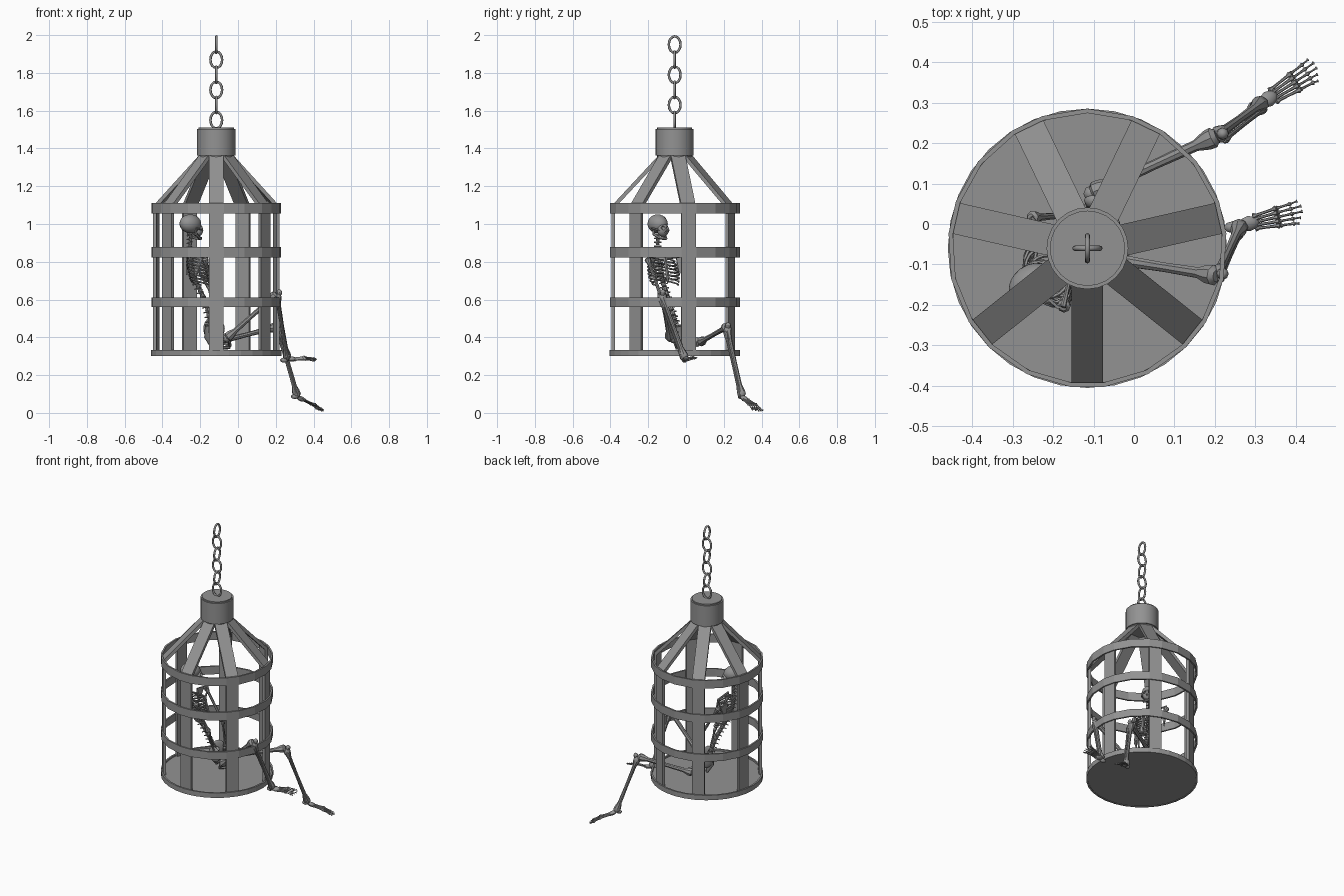
import bpy, bmesh, math
from mathutils import Vector as V, Matrix

if "Cube" in bpy.data.objects:
    bpy.data.objects.remove(bpy.data.objects["Cube"])

CX, CY = -0.115, -0.06
N = 7
ANG = [math.radians(-90 + 360 / N * k) for k in range(N)]
iron = bpy.data.materials.new("dark_grey")
iron.diffuse_color = (.29, .29, .29, 1)
iron.use_nodes = True
iron.node_tree.nodes["Principled BSDF"].inputs["Base Color"].default_value = iron.diffuse_color


def finish(bm, name, smooth=None):
    bmesh.ops.recalc_face_normals(bm, faces=bm.faces)
    me = bpy.data.meshes.new(name)
    bm.to_mesh(me)
    bm.free()
    me.materials.append(iron)
    ob = bpy.data.objects.new(name, me)
    bpy.context.collection.objects.link(ob)
    if smooth:
        bpy.ops.object.select_all(action='DESELECT')
        ob.select_set(True)
        bpy.context.view_layer.objects.active = ob
        bpy.ops.object.shade_smooth_by_angle(angle=math.radians(smooth))
    return ob


def tube(bm, pts, radii, sides=6, closed=False, ref=V((0.31, 0.2, 0.93))):
    """Sweep a polygon along points with one radius per point."""
    pts = [V(p) for p in pts]
    n = len(pts)
    if not isinstance(radii, (list, tuple)):
        radii = [radii] * n
    rings = []
    for i, p in enumerate(pts):
        a = pts[(i - 1) % n] if closed else pts[max(i - 1, 0)]
        b = pts[(i + 1) % n] if closed else pts[min(i + 1, n - 1)]
        t = (b - a).normalized()
        u = t.cross(ref).normalized()
        w = t.cross(u)
        rings.append([bm.verts.new(p + radii[i] * (u * math.cos(s) + w * math.sin(s)))
                      for s in (2 * math.pi * j / sides for j in range(sides))])
    for i in range(n if closed else n - 1):
        r, q = rings[i], rings[(i + 1) % n]
        for j in range(sides):
            bm.faces.new((r[j], r[(j + 1) % sides], q[(j + 1) % sides], q[j]))
    if not closed:
        bm.faces.new(rings[0])
        bm.faces.new(rings[-1])


def bone(bm, a, b, r, knob=2.0, sides=8):
    """Long bone: slim shaft with swollen ends."""
    a, b = V(a), V(b)
    prof = [(0, .6), (.03, 1), (.08, .95), (.17, .55), (.5, .47), (.83, .55), (.92, .95), (.97, 1), (1, .6)]
    tube(bm, [a.lerp(b, t) for t, _ in prof], [r * knob * k for _, k in prof], sides)


def blob(bm, c, size, rot=Matrix.Identity(4), seg=12, rings=8):
    m = Matrix.Translation(V(c)) @ rot @ Matrix.Diagonal((*size, 1))
    bmesh.ops.create_uvsphere(bm, u_segments=seg, v_segments=rings, radius=1, matrix=m)


def frame(fwd, left):
    fwd = V(fwd).normalized()
    up = fwd.cross(V(left)).normalized()
    left = up.cross(fwd)
    return Matrix((fwd, left, up)).transposed()


# ---------- cage ----------
bm = bmesh.new()
bmesh.ops.create_cone(bm, cap_ends=True, segments=32, radius1=.338, radius2=.338, depth=.02,
                      matrix=Matrix.Translation((CX, CY, .312)))
finish(bm, "cage_floor")

bm = bmesh.new()
bmesh.ops.create_cone(bm, cap_ends=True, segments=24, radius1=.101, radius2=.101, depth=.155,
                      matrix=Matrix.Translation((CX, CY, 1.4325)))
rim = [e for e in bm.edges if abs(e.verts[0].co.z - e.verts[1].co.z) < .001]
bmesh.ops.bevel(bm, geom=rim, offset=.008, segments=2, affect='EDGES')
finish(bm, "cage_cap", 40)

# seven upright bars that fold in to the cap
bm = bmesh.new()
prof = [(.335, .305), (.335, 1.095), (.065, 1.385), (.055, 1.365), (.317, 1.085), (.317, .305)]
for a in ANG:
    d, s = V((math.cos(a), math.sin(a), 0)), V((-math.sin(a), math.cos(a), 0))
    sides = [[bm.verts.new(V((CX, CY, z)) + d * r + s * w) for r, z in prof] for w in (-.039, .039)]
    for i in range(6):
        j = (i + 1) % 6
        bm.faces.new((sides[0][i], sides[0][j], sides[1][j], sides[1][i]))
    for sd in sides:
        bm.faces.new((sd[0], sd[1], sd[4], sd[5]))
        bm.faces.new((sd[1], sd[2], sd[3], sd[4]))
finish(bm, "cage_bars")

# hoops: flat across each bar, one bend in each gap; the bottom one is round
HOOP = [a + h for a in ANG for h in (-.118, .118, math.pi / N)]
ROUND = [2 * math.pi * i / 32 for i in range(32)]
for name, z0, z1, angles in (("bottom_hoop", .30, .333, ROUND), ("lower_hoop", .56, .61, HOOP),
                             ("middle_hoop", .823, .877, HOOP), ("top_hoop", 1.055, 1.11, HOOP)):
    bm = bmesh.new()
    cols = [[bm.verts.new((CX + r * math.cos(a), CY + r * math.sin(a), z))
             for r, z in ((.345, z0), (.345, z1), (.334, z1), (.334, z0))] for a in angles]
    for i, c in enumerate(cols):
        q = cols[(i + 1) % len(cols)]
        for j in range(4):
            k = (j + 1) % 4
            bm.faces.new((c[j], c[k], q[k], q[j]))
    finish(bm, name)

# ---------- chain ----------
bm = bmesh.new()
for k in range(6):
    pts = []
    for i in range(16):
        t = 2 * math.pi * i / 16
        h, v = .031 * math.cos(t), .0435 * math.sin(t)
        pts.append((CX + (h if k % 2 == 0 else 0), CY + (h if k % 2 else 0), 1.55 + .08 * k + v))
    tube(bm, pts, .0065, 8, True, V((0, 1, 0)) if k % 2 == 0 else V((1, 0, 0)))
finish(bm, "chain", 50)

# ---------- skeleton ----------
F = V((.92, .39, 0)).normalized()      # chest direction
L = V((-.39, .92, 0)).normalized()     # its left side
SP = [V(p) for p in ((-.25, -.148, .945), (-.253, -.15, .88), (-.252, -.14, .80), (-.235, -.13, .72),
                     (-.20, -.11, .65), (-.165, -.085, .57), (-.145, -.06, .49), (-.14, -.04, .42))]


def spine(t):
    t = min(max(t, 0), .9999) * (len(SP) - 1)
    return SP[int(t)].lerp(SP[int(t) + 1], t - int(t))


# spine: chunky vertebrae with a rear spur each
bm = bmesh.new()
for i in range(22):
    a, b = spine(i / 22), spine((i + .75) / 22)
    r = .010 + .008 * i / 22
    tube(bm, [a, a.lerp(b, .5), b], [r, r * .75, r], 8)
    tube(bm, [a, a - F * (r + .012) - V((0, 0, .008))], [.005, .003], 4)
    tube(bm, [a - L * (r + .010), a + L * (r + .010)], .004, 4)
finish(bm, "spine", 40)

# ribs and breastbone
bm = bmesh.new()
for i in range(9):
    c = spine(.2 + i * .032)
    wid = (.052, .07, .08, .084, .086, .086, .084, .08, .072)[i]
    end = math.pi * (.93 if i < 7 else .65)
    for sgn in (-1, 1):
        pts = []
        for j in range(11):
            t = end * j / 10
            pts.append(c + F * (.052 * (1 - math.cos(t)) - .01) + L * sgn * wid * math.sin(t)
                       - V((0, 0, .035 * math.sin(t / 2))))
        tube(bm, pts, .0048, 5)
top, low = spine(.2) + F * .09 - V((0, 0, .03)), spine(.38) + F * .094 - V((0, 0, .03))
tube(bm, [top, top.lerp(low, .25), low, low - V((0, 0, .03))], [.012, .009, .010, .003], 6)
finish(bm, "rib_cage", 50)

# shoulders and arms
LS, RS = V((-.255, .015, .83)), V((-.175, -.205, .82))
for side, S, E, W, tip in (("left", LS, V((-.13, .025, .62)), V((-.11, .02, .46)), V((-.10, .01, .37))),
                           ("right", RS, V((-.13, -.13, .61)), V((-.115, -.08, .45)), V((-.10, -.055, .365)))):
    bm = bmesh.new()
    bone(bm, S, E, .0085)
    out = (W - E).cross(F).normalized() * .009
    bone(bm, E + out, W + out, .005)
    bone(bm, E - out, W - out, .005)
    tube(bm, [top, top.lerp(S, .5) + F * .01, S + V((0, 0, .012))], [.007, .005, .007], 6)
    sg = 1 if side == "left" else -1
    # shoulder blade
    pl = [S - F * .01, S - F * .04 - L * sg * .06 + V((0, 0, .01)), S - F * .035 - L * sg * .04 - V((0, 0, .10))]
    vs = [[bm.verts.new(p + F * o) for p in pl] for o in (-.004, .004)]
    bm.faces.new(vs[0])
    bm.faces.new(vs[1])
    for i in range(3):
        j = (i + 1) % 3
        bm.faces.new((vs[0][i], vs[0][j], vs[1][j], vs[1][i]))
    # hand
    blob(bm, W.lerp(tip, .12), (.013, .016, .011), seg=8, rings=5)
    for f in range(5):
        o = F * (f - 2) * .009
        base, end = W.lerp(tip, .2) + o * .5, W.lerp(tip, 1 - .08 * abs(f - 2)) + o * 1.4
        mid = base.lerp(end, .5)
        bone(bm, base, mid, .0028, sides=5)
        bone(bm, mid, end, .0024, sides=5)
    finish(bm, side + "_arm", 40)

# pelvis: flared wings, sacrum and front arch
LH, RH = V((-.105, .075, .375)), V((-.06, -.085, .395))
bm = bmesh.new()
tube(bm, [V((-.145, -.045, .46)), V((-.155, -.035, .40)), V((-.14, -.025, .35))], [.032, .024, .008], 8)
pub = V((-.045, .005, .355))
for H, sg in ((LH, 1), (RH, -1)):
    rot = frame(F * .8 + L * sg * .45, L).to_4x4()
    blob(bm, V((-.135, -.04, .445)) + L * sg * .052, (.045, .010, .052), rot)
    blob(bm, H - L * sg * .018, (.026, .022, .026), seg=8, rings=6)
    tube(bm, [H - L * sg * .02, H.lerp(pub, .5) + F * .01, pub], [.012, .008, .011], 6)
    seat = V((-.12, -.01, .345)) + L * sg * .04
    tube(bm, [H - L * sg * .02, seat, pub - V((0, 0, .01))], [.014, .012, .008], 6)
finish(bm, "pelvis", 50)

# legs and feet
for side, H, K, A, toe in (("left", LH, V((.205, .218, .455)), V((.315, .298, .085)), V((.455, .388, .008))),
                           ("right", RH, V((.205, -.128, .63)), V((.262, -.004, .285)), V((.42, .032, .283)))):
    bm = bmesh.new()
    bone(bm, H, K, .013)
    blob(bm, H, (.02, .02, .02), seg=8, rings=6)
    blob(bm, K + V((.014, .005, .006)), (.015, .015, .018), seg=8, rings=6)   # kneecap
    s = (A - K).cross(toe - A).normalized()
    bone(bm, K, A, .011)
    bone(bm, K.lerp(A, .06) + s * .019, A + s * .014, .0055)
    d = (toe - A).normalized()
    blob(bm, A - d * .018 - V((0, 0, .006)), (.022, .015, .013), seg=8, rings=6)
    blob(bm, A + d * .022, (.028, .020, .013), frame(d, s).to_4x4(), seg=8, rings=6)
    ln = (toe - A).length
    for f in range(5):
        o = s * (f - 2)
        end = A + d * ln * (1 - .045 * abs(f - 1.5)) + o * .0145
        p = [A + d * .035 + o * .008, A + d * ln * .6 + o * .0115 + V((0, 0, .006)), A + d * ln * .82 + o * .013, end]
        p[3].z = max(p[3].z, .005)
        for i in range(3):
            bone(bm, p[i], p[i + 1], (.005, .004, .003)[i], 1.5, 6)
    finish(bm, side + "_leg", 40)

# skull: cranium, cheeks and jaw, with sockets cut out
R = frame(V((.80, .60, -.08)), (-.6, .8, 0)).to_4x4()
SK = Matrix.Translation((-.243, -.143, .992)) @ R


def at(x, y, z):
    return SK @ V((x, y, z))


bm = bmesh.new()
blob(bm, at(-.012, 0, .008), (.062, .049, .050), R, 20, 14)
skull = finish(bm, "skull", 50)
bm = bmesh.new()
blob(bm, at(.038, 0, -.022), (.028, .034, .034), R, 16, 10)
face = finish(bm, "face", 50)
cut = bmesh.new()
for sg in (-1, 1):
    blob(cut, at(.062, sg * .016, -.008), (.018, .0115, .011), R, 10, 8)
blob(cut, at(.068, 0, -.030), (.014, .006, .009), R, 8, 6)
cutter = finish(cut, "socket_cutter")
cutter.hide_render = cutter.hide_viewport = True
for ob in (skull, face):
    md = ob.modifiers.new("sockets", 'BOOLEAN')
    md.object = cutter
    md.operation = 'DIFFERENCE'
bm = bmesh.new()
jaw = [(-.002, .036, -.018), (.004, .034, -.046), (.036, .022, -.062), (.056, .008, -.064)]
jaw += [(x, -y, z) for x, y, z in reversed(jaw)]
tube(bm, [at(*p) for p in jaw], [.005, .008, .008, .009, .009, .008, .008, .005], 6)
for sg in (-1, 1):
    tube(bm, [at(x, sg * y, z) for x, y, z in ((-.005, .044, -.014), (.025, .042, -.018), (.05, .028, -.022))], .005, 6)
finish(bm, "jaw", 50)
